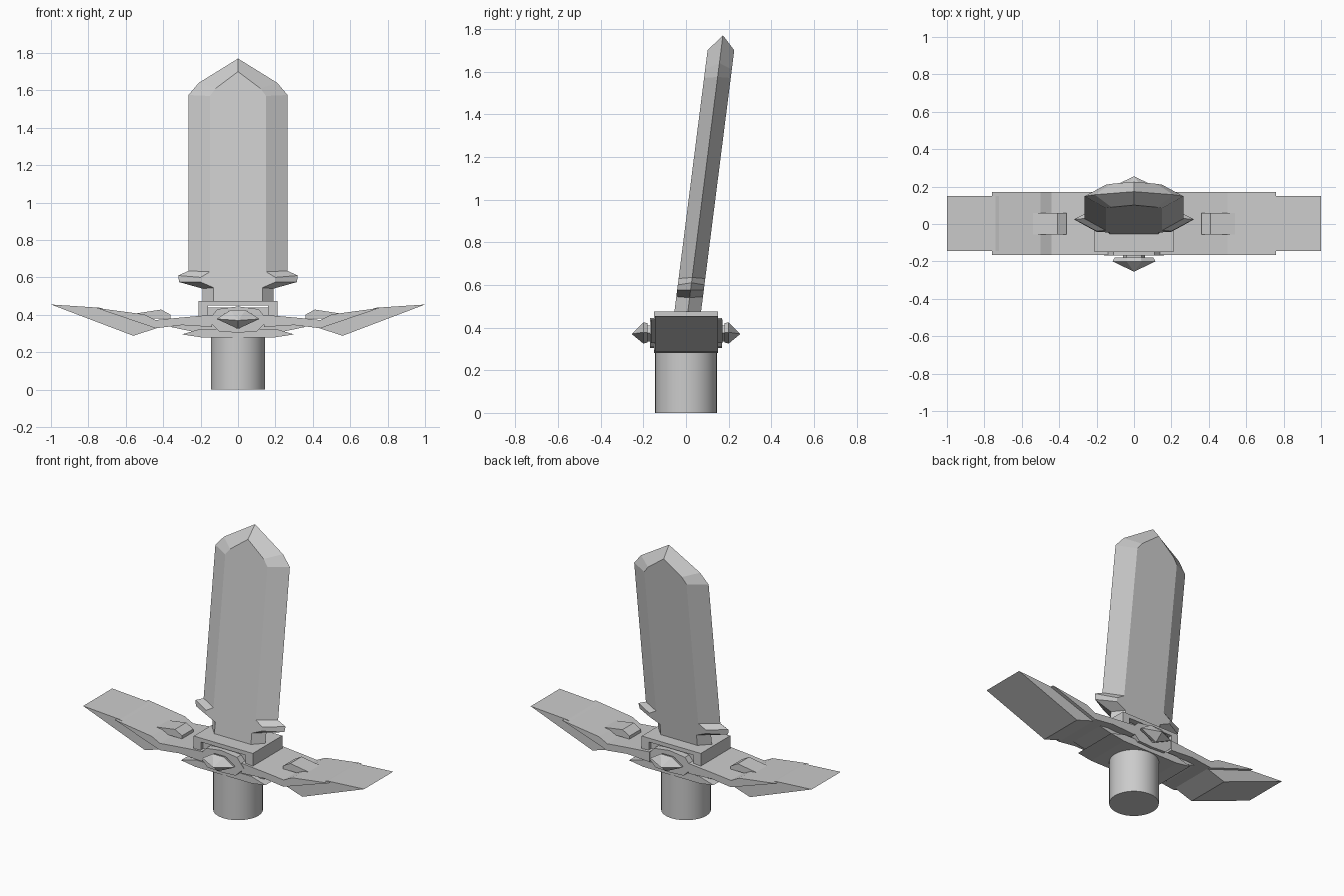
import bpy, bmesh

if "Cube" in bpy.data.objects:
    bpy.data.objects.remove(bpy.data.objects["Cube"])


def finish(bm, name):
    bmesh.ops.recalc_face_normals(bm, faces=bm.faces)
    me = bpy.data.meshes.new(name)
    bm.to_mesh(me)
    bm.free()
    ob = bpy.data.objects.new(name, me)
    bpy.context.collection.objects.link(ob)
    return ob


def mirrored(half):
    """Close a right-hand outline with its reflection across x = 0."""
    return half + [(-x, z) for x, z in reversed(half) if x > 1e-6]


def loft(name, layers):
    """Loft same-length xz outlines; each layer is (y function of z, outline)."""
    bm = bmesh.new()
    rings = [[bm.verts.new((x, yf(z), z)) for x, z in pts] for yf, pts in layers]
    n = len(rings[0])
    bm.faces.new(rings[0])
    bm.faces.new(rings[-1])
    for a, b in zip(rings, rings[1:]):
        for i in range(n):
            j = (i + 1) % n
            bm.faces.new((a[i], a[j], b[j], b[i]))
    return finish(bm, name)


def prism(name, pts, y0, y1, mirror=False):
    ob = loft(name, [(lambda z: y0, pts), (lambda z: y1, pts)])
    if mirror:
        ob.modifiers.new("Mirror", 'MIRROR')
    return ob


# Handle stub
bpy.ops.mesh.primitive_cylinder_add(vertices=32, radius=0.145, depth=0.29,
                                    location=(0, 0, 0.145))
bpy.context.object.name = "handle"
bpy.ops.object.shade_smooth_by_angle()

# Blade: hexagonal section, leaning back, with small side spurs near the base
def lean(offset):
    return lambda z: offset + 0.127 * (z - 0.47)


face = mirrored([(0, 0.45), (.13, .45), (.13, .545), (.20, .575), (.20, .60),
                 (.15, .63), (.15, 1.57), (.12, 1.61), (0, 1.70)])
edge = mirrored([(0, 0.45), (.19, .45), (.19, .54), (.315, .575), (.32, .61),
                 (.265, .635), (.265, 1.575), (.21, 1.64), (0, 1.77)])
loft("blade", [(lean(-.055), face), (lean(.008), edge), (lean(.07), face)])

# Guard core and the arched frame over it
prism("guard_core", mirrored([(0, .28), (.15, .28), (.18, .32), (.18, .44), (0, .44)]),
      -.125, .125)
prism("guard_frame", mirrored([(0, .45), (.16, .45), (.16, .39), (.21, .39),
                               (.21, .475), (0, .475)]), -.15, .15)
prism("guard_base", mirrored([(0, .28), (.20, .28), (.30, .295), (.20, .325), (0, .325)]),
      -.15, .15)

# Wings: stepped inner section, swept outer section and a small raised cap
prism("wing_inner", [(.14, .335), (.30, .345), (.44, .328), (.76, .437), (.50, .402),
                     (.44, .372), (.33, .383), (.14, .40)], -.165, .172, True)
prism("wing_outer", [(.42, .333), (.56, .288), (1.0, .455), (.74, .438)],
      -.145, .15, True)
prism("wing_cap", [(.36, .38), (.36, .40), (.41, .428), (.54, .408), (.48, .38)],
      -.055, .06, True)
prism("wing_underplate", [(.12, .31), (.24, .31), (.36, .335), (.30, .35), (.12, .36)],
      -.12, .12, True)

# Front and back: badge plate, gem mount and faceted gem
plate = mirrored([(0, .305), (.10, .31), (.16, .37), (.11, .43), (0, .445)])
gem = mirrored([(0, .325), (.115, .378), (.04, .425)])
for side, label in ((-1, "front"), (1, "back")):
    prism(label + "_plate", plate, side * .11, side * .168)
    prism(label + "_gem_mount", mirrored([(0, .335), (.06, .375), (.04, .41)]),
          side * .15, side * .20)
    bm = bmesh.new()
    lo = [bm.verts.new((x * .9, side * .18, .375 + (z - .375) * .9)) for x, z in gem]
    hi = [bm.verts.new((x, side * .20, z)) for x, z in gem]
    tip = bm.verts.new((0, side * .255, .37))
    bm.faces.new(lo)
    for i in range(len(gem)):
        j = (i + 1) % len(gem)
        bm.faces.new((lo[i], lo[j], hi[j], hi[i]))
        bm.faces.new((hi[i], hi[j], tip))
    finish(bm, label + "_gem")
